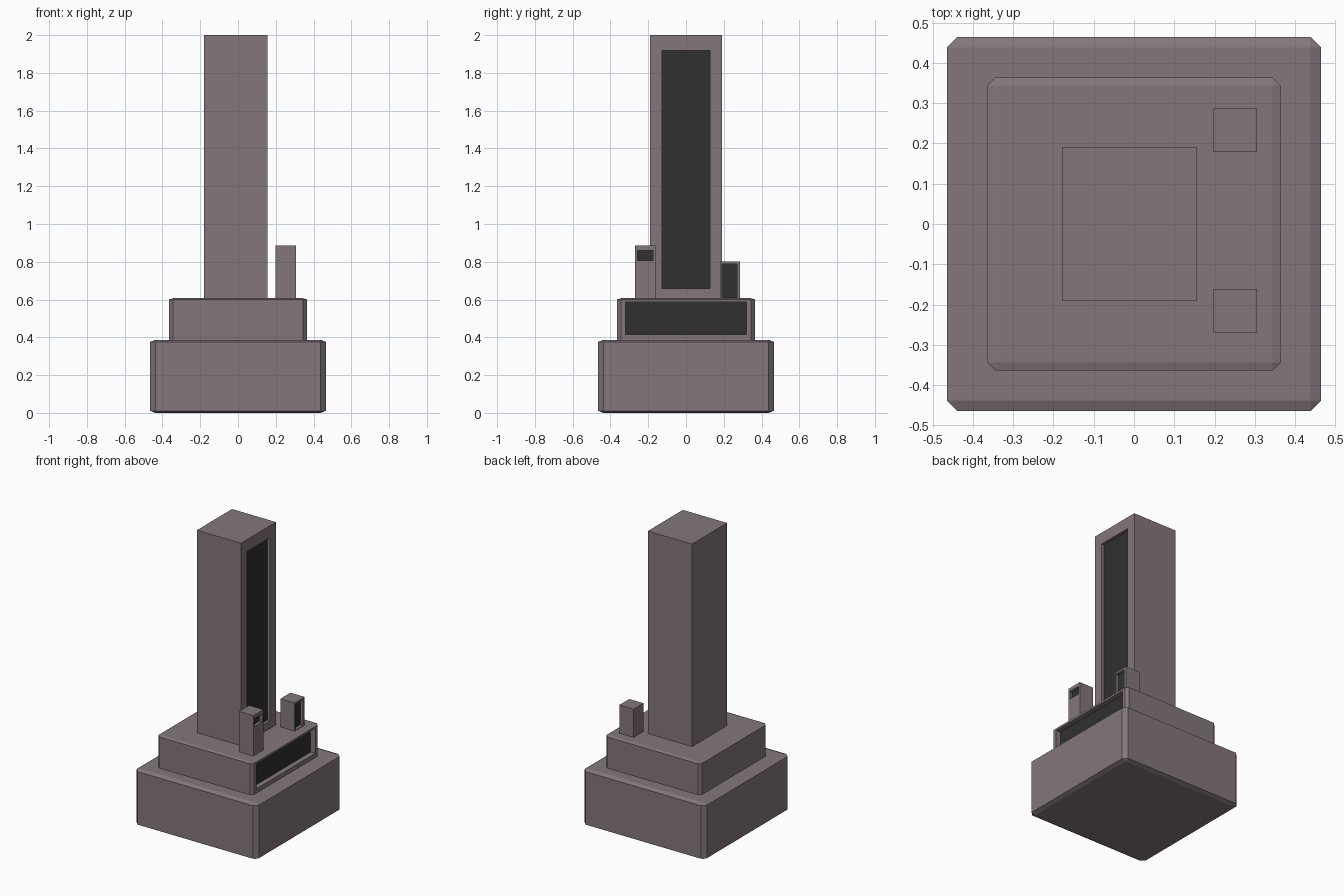
import bpy, bmesh
from mathutils import Vector, Matrix

if "Cube" in bpy.data.objects:
    bpy.data.objects.remove(bpy.data.objects["Cube"])


def material(name, color):
    m = bpy.data.materials.new(name)
    m.diffuse_color = color
    m.use_nodes = True
    m.node_tree.nodes["Principled BSDF"].inputs["Base Color"].default_value = m.diffuse_color
    return m


body = material("mauve_stone", (0.23, 0.185, 0.2, 1))
dark = material("dark_panel", (0.03, 0.03, 0.03, 1))


def block(name, lo, hi, bevel=0.0, panel=None, depth=0.02):
    """Box from lo to hi; bevel is a fraction of its size; panel = (y0, y1, z0, z1) recess on +x."""
    lo, hi = Vector(lo), Vector(hi)
    size, mid = hi - lo, (lo + hi) / 2
    bm = bmesh.new()
    bmesh.ops.create_cube(bm, size=1)
    if bevel:
        bmesh.ops.bevel(bm, geom=bm.edges[:], offset=bevel, segments=1,
                        profile=0.5, affect='EDGES')
    bm.transform(Matrix.Translation(mid) @ Matrix.Diagonal((*size, 1)))
    bm.normal_update()
    if panel:
        y0, y1, z0, z1 = panel
        face = max(bm.faces, key=lambda f: f.calc_center_median().x)
        # first inset shapes the frame, second one sinks the panel
        for d in (0, depth):
            bmesh.ops.inset_individual(bm, faces=[face], thickness=0.001)
            c = face.calc_center_median()
            for v in face.verts:
                v.co = (hi.x - d, y0 if v.co.y < c.y else y1,
                        z0 if v.co.z < c.z else z1)
        face.material_index = 1
    bm.normal_update()
    mesh = bpy.data.meshes.new(name)
    bm.to_mesh(mesh)
    bm.free()
    mesh.materials.append(body)
    mesh.materials.append(dark)
    obj = bpy.data.objects.new(name, mesh)
    bpy.context.collection.objects.link(obj)
    return obj


# stepped plinth
block("base", (-0.465, -0.465, 0), (0.465, 0.465, 0.387), bevel=0.029)
block("upper_step", (-0.364, -0.364, 0.38), (0.364, 0.364, 0.607), bevel=0.027,
      panel=(-0.32, 0.32, 0.416, 0.587), depth=0.035)

# tall tower with a long recessed panel
block("tower", (-0.179, -0.19, 0.6), (0.157, 0.19, 2.0),
      panel=(-0.128, 0.126, 0.659, 1.919))

# two small side posts with recessed panels
block("front_post", (0.198, -0.27, 0.6), (0.306, -0.161, 0.885),
      panel=(-0.258, -0.174, 0.806, 0.86))
block("back_post", (0.198, 0.179, 0.6), (0.306, 0.287, 0.801),
      panel=(0.19, 0.27, 0.611, 0.787))
